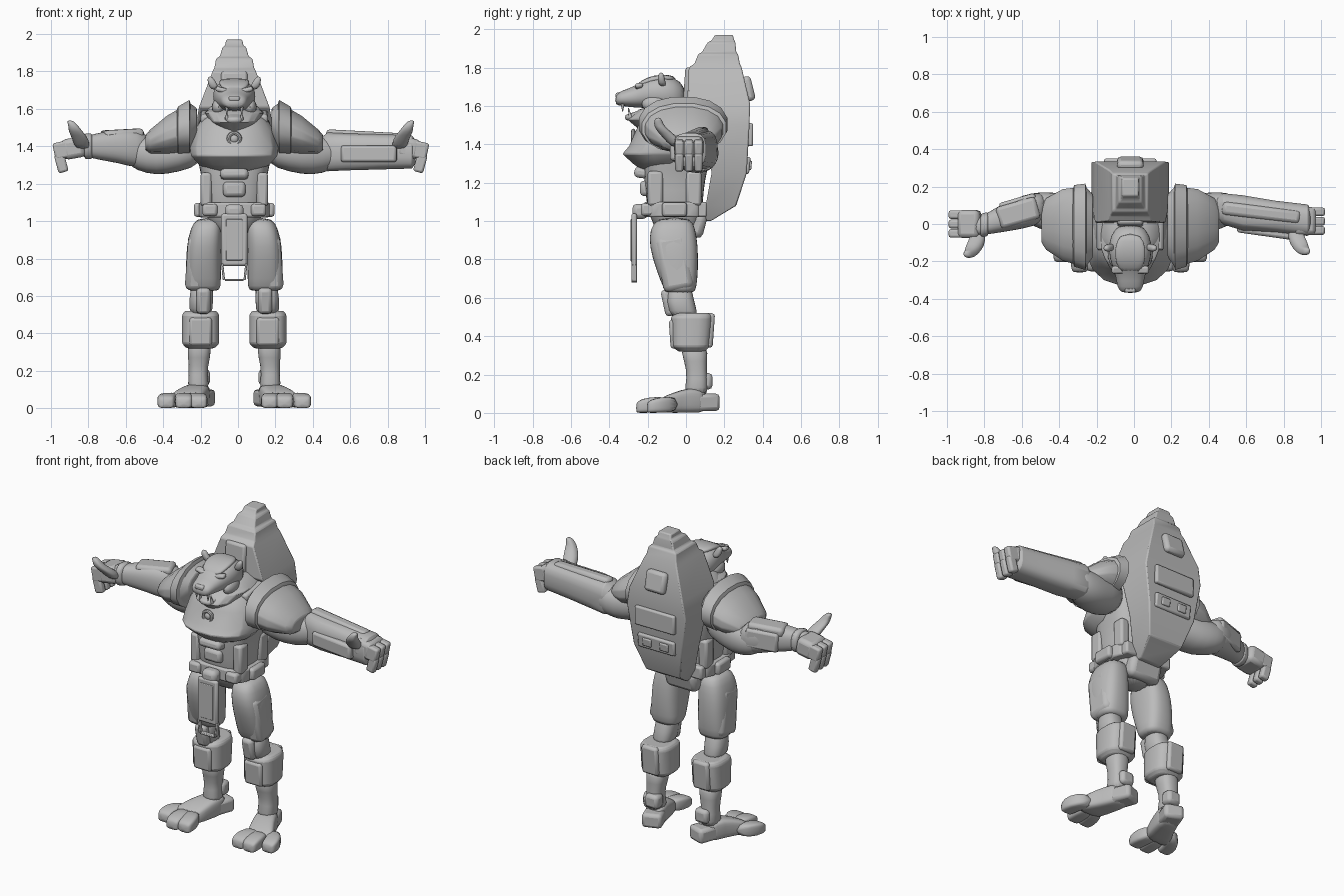
import bpy
import bmesh
import math
from mathutils import Matrix, Vector, Euler

if "Cube" in bpy.data.objects:
    bpy.data.objects.remove(bpy.data.objects["Cube"], do_unlink=True)

MID = -.02  # x of the body's centre plane
grey = bpy.data.materials.new("plain grey")
grey.use_nodes = True
colour = (.5, .5, .5, 1)
grey.diffuse_color = colour
grey.node_tree.nodes["Principled BSDF"].inputs["Base Color"].default_value = colour


def finish(name, bm, side, soft=0, bevel=0):
    """Mirror to the wanted side, shade and link one part."""
    for v in bm.verts:
        v.co.x = MID + side * v.co.x
    bmesh.ops.recalc_face_normals(bm, faces=bm.faces)
    mesh = bpy.data.meshes.new(name)
    bm.to_mesh(mesh)
    bm.free()
    mesh.materials.append(grey)
    obj = bpy.data.objects.new(name, mesh)
    bpy.context.collection.objects.link(obj)
    bpy.ops.object.select_all(action="DESELECT")
    obj.select_set(True)
    bpy.context.view_layer.objects.active = obj
    if soft:
        bpy.ops.object.shade_smooth()
        obj.modifiers.new("soften", "SUBSURF").levels = soft
        obj.modifiers["soften"].render_levels = soft
    else:
        bpy.ops.object.shade_smooth_by_angle(angle=math.radians(35))
    if bevel:
        mod = obj.modifiers.new("edge", "BEVEL")
        mod.width = bevel
        mod.segments = 2
    return obj


def loft(name, axis, sections, power=2.5, count=16, side=1, soft=1, bevel=0):
    """Skin superellipse rings (x, y, z, radius a, radius b) set across an axis."""
    bm = bmesh.new()
    rings = []
    for x, y, z, a, b in sections:
        ring = []
        for i in range(count):
            t = math.tau * (i + .5) / count
            u, w = math.cos(t), math.sin(t)
            u = a * math.copysign(abs(u) ** (2 / power), u)
            w = b * math.copysign(abs(w) ** (2 / power), w)
            offset = {"x": (0, u, w), "y": (u, 0, w), "z": (u, w, 0)}[axis]
            ring.append(bm.verts.new(Vector((x, y, z)) + Vector(offset)))
        rings.append(ring)
    for low, high in zip(rings, rings[1:]):
        for i in range(count):
            j = (i + 1) % count
            bm.faces.new((low[i], low[j], high[j], high[i]))
    bm.faces.new(rings[0])
    bm.faces.new(rings[-1])
    return finish(name, bm, side, soft, bevel)


def box(name, place, size, turn=(0, 0, 0), side=1, bevel=.012):
    """Bevelled block; turn is in degrees."""
    bm = bmesh.new()
    spin = Euler([math.radians(d) for d in turn]).to_matrix().to_4x4()
    matrix = Matrix.Translation(place) @ spin @ Matrix.Diagonal((*size, 1))
    bmesh.ops.create_cube(bm, size=1, matrix=matrix)
    return finish(name, bm, side, bevel=bevel)


def ball(name, place, size, side=1):
    bm = bmesh.new()
    matrix = Matrix.Translation(place) @ Matrix.Diagonal((*size, 1))
    bmesh.ops.create_uvsphere(bm, u_segments=16, v_segments=10, radius=1, matrix=matrix)
    return finish(name, bm, side)


def hoop(name, place, a, b, thick, tilt=0):
    """Elliptical ring, flat in xy before the tilt about x."""
    bm = bmesh.new()
    spin = Matrix.Rotation(math.radians(tilt), 3, "X")
    grid = []
    for i in range(32):
        t = math.tau * i / 32
        grid.append([])
        for j in range(8):
            p = math.tau * j / 8
            r = thick * math.cos(p)
            co = Vector(((a + r) * math.cos(t), (b + r) * math.sin(t), thick * math.sin(p)))
            grid[i].append(bm.verts.new(Vector(place) + spin @ co))
    for i in range(32):
        for j in range(8):
            k, m = (i + 1) % 32, (j + 1) % 8
            bm.faces.new((grid[i][j], grid[k][j], grid[k][m], grid[i][m]))
    return finish(name, bm, 1)


# Torso and chest armour
loft("torso", "z", [(0, -.02, .9, .06, .07), (0, -.05, .97, .14, .13), (0, -.06, 1.1, .17, .15),
                    (0, -.06, 1.22, .17, .16), (0, -.05, 1.32, .2, .18), (0, -.03, 1.48, .22, .17),
                    (0, -.02, 1.58, .17, .15), (0, -.06, 1.65, .09, .1)], power=3)
loft("chest_plate", "z", [(0, -.12, 1.27, .12, .12), (0, -.12, 1.3, .19, .16), (0, -.12, 1.35, .235, .215),
                          (0, -.1, 1.39, .24, .2), (0, -.08, 1.48, .22, .18), (0, -.07, 1.54, .18, .16),
                          (0, -.06, 1.58, .13, .12)], power=2.3, soft=0, bevel=.008)
loft("gorget", "z", [(0, -.13, 1.48, .07, .12), (0, -.13, 1.53, .13, .18), (0, -.1, 1.58, .16, .15),
                     (0, -.08, 1.6, .13, .11)], power=2.2, soft=0, bevel=.006)
hoop("medallion_rim", (0, -.275, 1.44), .03, .03, .011, tilt=90)
ball("medallion", (0, -.27, 1.44), (.024, .018, .024))
box("upper_belly_plate", (0, -.22, 1.25), (.15, .1, .055), turn=(-8, 0, 0), bevel=.02)
box("lower_belly_plate", (0, -.2, 1.17), (.12, .08, .08), bevel=.02)

# Belt, loincloth and rump
loft("belt", "z", [(0, -.06, 1.02, .19, .16), (0, -.06, 1.1, .19, .16)], power=4, soft=0, bevel=.01)
box("belt_buckle", (0, -.24, 1.05), (.1, .08, .08), bevel=.025)
box("loincloth", (0, -.27, .9), (.14, .03, .28))
box("loincloth_panel", (0, -.283, .9), (.09, .012, .22), bevel=.004)
box("loincloth_hem", (0, -.27, .685), (.1, .03, .012), bevel=.004)
box("rump_guard", (0, .05, .98), (.22, .1, .13), turn=(-15, 0, 0), bevel=.03)
for s, hand in ((-1, "right"), (1, "left")):
    box(hand + "_hem_rod", (.06, -.27, .73), (.012, .03, .09), turn=(0, 6, 0), side=s, bevel=.004)
    box(hand + "_belt_pouch", (.18, -.06, 1.06), (.07, .13, .075), side=s, bevel=.015)
    box(hand + "_front_pouch", (.13, -.2, 1.06), (.08, .07, .065), side=s, bevel=.015)
    for y in (-.16, .04):
        box(hand + "_waist_strap", (.15, y, 1.17), (.06, .08, .18), side=s, bevel=.015)
    box(hand + "_rear_pouch", (.12, .08, 1.06), (.09, .06, .08), side=s)

# Head
loft("head", "y", [(0, .0, 1.64, .06, .06), (0, -.06, 1.66, .11, .095), (0, -.15, 1.67, .12, .095),
                   (0, -.22, 1.665, .1, .075), (0, -.27, 1.645, .08, .055), (0, -.34, 1.64, .07, .04),
                   (0, -.37, 1.63, .05, .025)], power=2.3)
loft("lower_jaw", "y", [(0, -.08, 1.59, .09, .06), (0, -.2, 1.56, .075, .035),
                        (0, -.29, 1.54, .05, .02), (0, -.32, 1.54, .03, .015)])
loft("brow_cap", "y", [(0, -.05, 1.74, .06, .015), (0, -.13, 1.75, .085, .018),
                       (0, -.21, 1.73, .08, .018), (0, -.26, 1.7, .05, .012)], power=3)
box("nose", (0, -.35, 1.655), (.06, .035, .03), bevel=.01)
for s, hand in ((-1, "right"), (1, "left")):
    loft(hand + "_ear", "z", [(.1, -.12, 1.7, .025, .02), (.12, -.13, 1.74, .025, .02),
                              (.13, -.13, 1.775, .012, .012)], side=s)
    box(hand + "_brow", (.06, -.245, 1.7), (.08, .04, .025), turn=(10, -14, 0), side=s, bevel=.01)
    ball(hand + "_cheek", (.085, -.16, 1.61), (.035, .07, .045), side=s)
    loft(hand + "_fang", "z", [(.04, -.33, 1.61, .01, .01), (.04, -.33, 1.57, .002, .002)], soft=0, side=s)
    loft(hand + "_tusk", "z", [(.04, -.29, 1.54, .01, .01), (.04, -.3, 1.59, .002, .002)], soft=0, side=s)

# Shell pack: rows of height, front y, back y, half width
rows = [(1.0, .09, .13, .08), (1.08, .1, .265, .125), (1.25, .13, .32, .175), (1.5, .1, .335, .215),
        (1.61, .0, .34, .195), (1.8, .01, .295, .12), (1.82, .04, .285, .11), (1.87, .06, .275, .1),
        (1.88, .08, .265, .08), (1.93, .11, .26, .065), (1.94, .13, .255, .05), (1.97, .15, .245, .045)]
loft("shell_pack", "z", [(0, (f + b) / 2, z, w, (b - f) / 2) for z, f, b, w in rows],
     power=20, count=4, soft=0, bevel=.008)
box("pack_upper_panel", (0, .325, 1.69), (.14, .05, .13), turn=(14, 0, 0), bevel=.02)
box("pack_middle_panel", (0, .335, 1.45), (.28, .03, .12), bevel=.01)
box("pack_vent_frame", (0, .318, 1.29), (.26, .03, .09), turn=(-6, 0, 0), bevel=.01)
box("pack_front_panel", (0, .02, 1.7), (.14, .06, .2), turn=(-4, 0, 0), bevel=.015)
for s, hand in ((-1, "right"), (1, "left")):
    box(hand + "_pack_vent", (.06, .332, 1.29), (.06, .02, .05), turn=(-6, 0, 0), side=s, bevel=.006)
    box(hand + "_pack_strap", (.15, -.02, 1.56), (.06, .24, .05), turn=(8, 0, 0), side=s, bevel=.015)

# Shoulders and upper arms
for s, hand in ((-1, "right"), (1, "left")):
    loft(hand + "_pauldron", "x", [(.2, -.01, 1.52, .17, .085), (.24, -.015, 1.5, .22, .135),
                                   (.36, -.005, 1.46, .195, .105), (.45, .0, 1.425, .14, .065),
                                   (.475, .0, 1.42, .1, .04)],
         power=2.2, side=s, soft=0, bevel=.008)
    loft(hand + "_pauldron_rim", "x", [(.23, -.015, 1.5, .2, .12), (.24, -.015, 1.505, .235, .145),
                                       (.3, -.01, 1.485, .222, .13), (.31, -.01, 1.48, .19, .11)],
         power=2.2, side=s, soft=0)
    loft(hand + "_upper_arm", "x", [(.16, .02, 1.4, .1, .1), (.3, .03, 1.37, .12, .11),
                                    (.42, .06, 1.35, .115, .11), (.52, .08, 1.36, .09, .09),
                                    (.57, .08, 1.37, .07, .07)], power=2.2, side=s)

# Right forearm with raised bracers
loft("right_forearm", "x", [(.44, .09, 1.37, .07, .08), (.52, .08, 1.39, .095, .11),
                            (.62, .05, 1.4, .085, .09), (.72, .02, 1.4, .07, .075),
                            (.79, -.01, 1.4, .05, .055), (.84, -.02, 1.4, .05, .06)], side=-1)
box("right_bracer", (.6, .06, 1.46), (.22, .12, .06), turn=(0, 3, -16), side=-1, bevel=.02)
box("right_outer_bracer", (.6, .12, 1.4), (.2, .04, .12), turn=(0, 3, -16), side=-1, bevel=.015)
loft("right_cuff", "x", [(.76, .0, 1.4, .065, .07), (.8, -.01, 1.4, .065, .07)], side=-1, soft=0, bevel=.01)

# Left gauntlet
loft("left_gauntlet", "x", [(.44, .08, 1.36, .06, .07), (.5, .08, 1.37, .085, .105), (.6, .06, 1.37, .095, .1),
                            (.78, .04, 1.37, .085, .095), (.95, .02, 1.37, .085, .09),
                            (.97, .02, 1.37, .05, .06)], power=3, side=1, soft=0, bevel=.01)
box("left_gauntlet_ridge", (.7, .06, 1.45), (.42, .07, .06), turn=(0, 3, -7), bevel=.02)
box("left_gauntlet_side", (.72, -.04, 1.36), (.3, .05, .09), turn=(0, 0, -8), bevel=.015)

# Hands with curled fingers and a raised thumb
for s, hand, x, y in ((-1, "right", .86, .0), (1, "left", .93, .015)):
    box(hand + "_palm", (x, y, 1.39), (.12, .15, .11), turn=(0, 10, 0), side=s, bevel=.025)
    for i in range(3):
        fy = y - .05 + i * .05
        box(hand + "_finger", (x + .06, fy, 1.38), (.09, .046, .09), turn=(0, 12, 0), side=s)
        box(hand + "_fingertip", (x + .065, fy, 1.31), (.055, .043, .1), turn=(0, 15, 0), side=s)
    loft(hand + "_thumb", "z", [(x - .05, y - .05, 1.38, .04, .04), (x - .04, y - .1, 1.44, .045, .04),
                                (x - .01, y - .145, 1.48, .038, .032), (x, y - .16, 1.51, .026, .024),
                                (x + .02, y - .16, 1.54, .018, .016)], side=s)

# Legs and feet
for s, hand in ((-1, "right"), (1, "left")):
    loft(hand + "_thigh", "z", [(.14, -.06, 1.02, .065, .09), (.15, -.07, .96, .085, .12),
                                (.162, -.065, .87, .095, .13), (.165, -.045, .74, .095, .11),
                                (.165, -.03, .64, .095, .085), (.165, -.03, .625, .08, .07)],
         power=2.8, side=s)
    box(hand + "_thigh_plate", (.205, -.06, .78), (.1, .16, .29), turn=(10, -4, 0), side=s, bevel=.03)
    loft(hand + "_knee", "z", [(.17, -.03, .68, .06, .06), (.178, -.035, .58, .065, .075),
                               (.178, -.0, .48, .065, .08)], side=s)
    box(hand + "_knee_pad", (.165, -.09, .575), (.075, .06, .14), turn=(12, 0, 0), side=s, bevel=.02)
    loft(hand + "_shin_guard", "z", [(.18, .03, .32, .075, .07), (.18, .025, .345, .1, .1),
                                     (.18, .03, .5, .1, .11), (.18, .04, .52, .085, .09)],
         power=3, side=s, soft=0, bevel=.008)
    box(hand + "_shin_ridge", (.18, -.065, .41), (.12, .04, .15), turn=(4, 0, 0), side=s, bevel=.015)
    box(hand + "_calf_plate", (.18, .125, .43), (.11, .04, .18), turn=(-4, 0, 0), side=s, bevel=.015)
    loft(hand + "_ankle", "z", [(.185, .04, .36, .07, .08), (.188, .05, .27, .06, .06),
                                (.195, .06, .18, .045, .05), (.19, .05, .08, .07, .075)], side=s)
    box(hand + "_heel_guard", (.175, .1, .165), (.09, .075, .085), side=s, bevel=.02)
    box(hand + "_heel", (.175, .1, .055), (.12, .13, .09), turn=(0, 0, 20), side=s, bevel=.02)
    loft(hand + "_foot", "y", [(.18, .12, .06, .06, .06), (.2, .02, .068, .07, .068),
                               (.24, -.07, .052, .085, .052), (.27, -.15, .037, .095, .037)],
         power=4, side=s)
    for i, (x, y) in enumerate(((.19, -.25), (.27, -.255), (.365, -.2))):
        loft(hand + "_toe", "y", [(.22 + i * .045, y + .16, .045, .045, .04), (x, y + .07, .042, .05, .042),
                                  (x, y + .01, .034, .046, .034), (x, y - .005, .025, .036, .025)],
             power=4, side=s)
